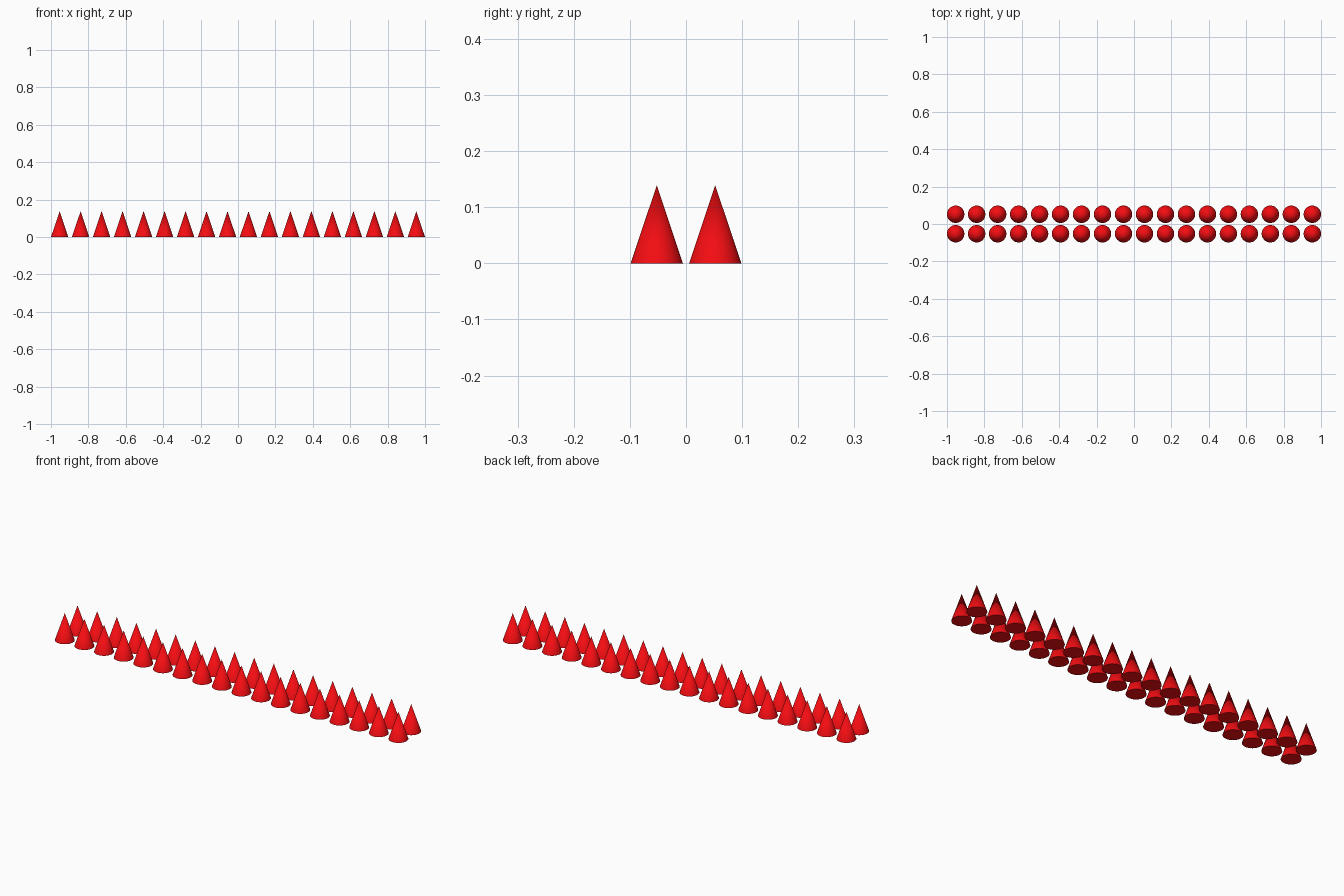
import bpy
import math

if "Cube" in bpy.data.objects:
    bpy.data.objects.remove(bpy.data.objects["Cube"])

RADIUS, HEIGHT = 0.0465, 0.139
COLUMNS = 18
END_X = 1.0 - RADIUS
ROW_Y = 0.0521

red = bpy.data.materials.new("red")
red.diffuse_color = (0.9, 0.004, 0.006, 1)
red.use_nodes = True
red.node_tree.nodes["Principled BSDF"].inputs["Base Color"].default_value = red.diffuse_color

# One master cone with smooth sides and a sharp base rim
bpy.ops.mesh.primitive_cone_add(vertices=64, radius1=RADIUS, radius2=0, depth=HEIGHT)
master = bpy.context.object
for v in master.data.vertices:
    v.co.z += HEIGHT / 2
master.location = (0, 0, 0)
master.data.materials.append(red)
bpy.ops.object.shade_smooth_by_angle(angle=math.radians(40))
mesh = master.data
mesh.name = "cone"
bpy.data.objects.remove(master)

# Two parallel rows of cones
for row, y in (("front", -ROW_Y), ("back", ROW_Y)):
    for i in range(COLUMNS):
        cone = bpy.data.objects.new(f"{row}_cone_{i + 1}", mesh)
        cone.location = (-END_X + 2 * END_X * i / (COLUMNS - 1), y, 0)
        bpy.context.collection.objects.link(cone)
